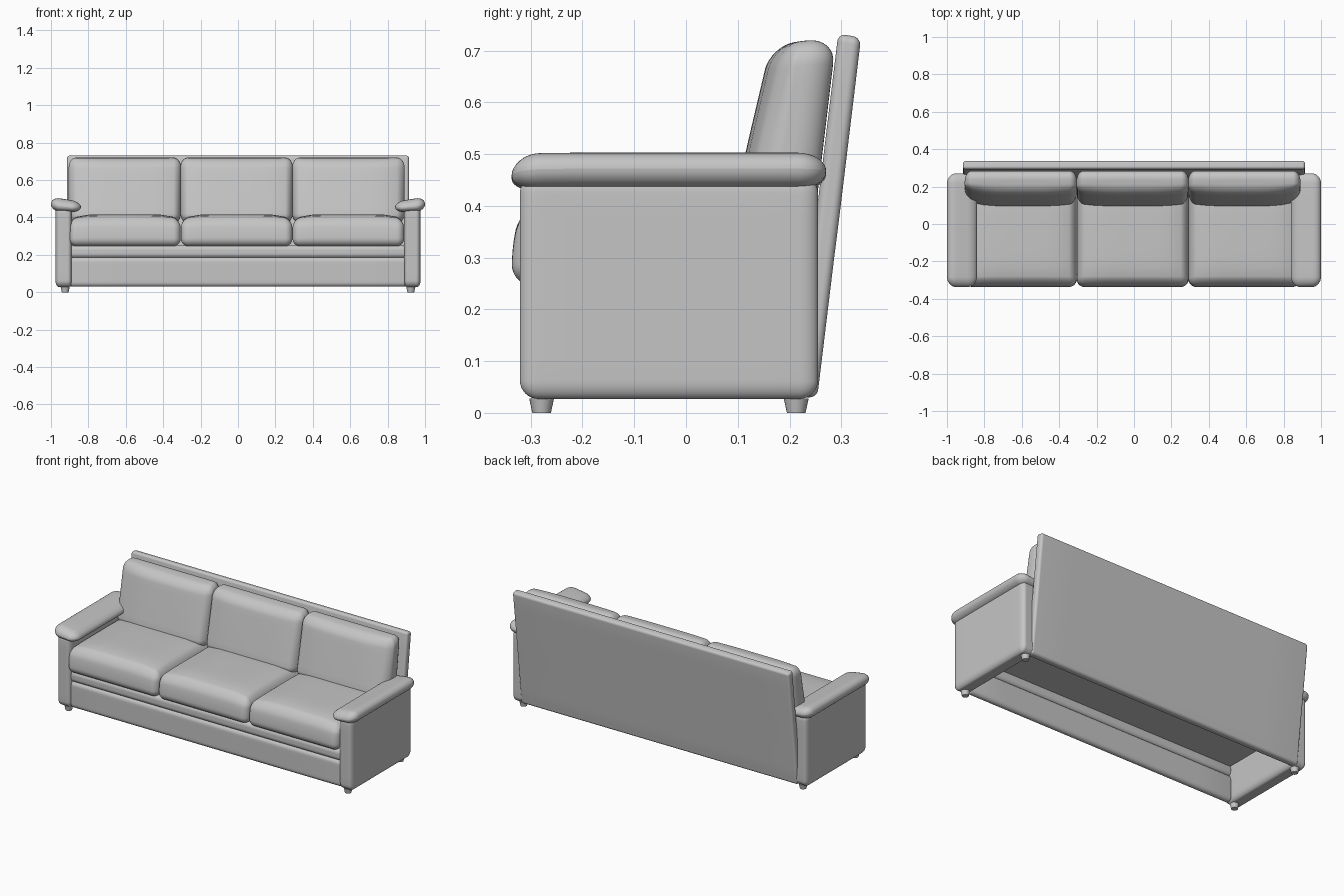
import bpy, bmesh, math
from mathutils import Vector

if "Cube" in bpy.data.objects:
    bpy.data.objects.remove(bpy.data.objects["Cube"])

fabric = bpy.data.materials.new("grey fabric")
fabric.diffuse_color = (0.56, 0.56, 0.56, 1)
fabric.use_nodes = True
fabric.node_tree.nodes["Principled BSDF"].inputs["Base Color"].default_value = fabric.diffuse_color


def finish(name, bm):
    me = bpy.data.meshes.new(name)
    bm.to_mesh(me)
    bm.free()
    me.materials.append(fabric)
    for p in me.polygons:
        p.use_smooth = True
    ob = bpy.data.objects.new(name, me)
    bpy.context.collection.objects.link(ob)
    bpy.context.view_layer.objects.active = ob
    ob.select_set(True)
    bpy.ops.object.shade_smooth_by_angle(angle=math.radians(40))
    ob.select_set(False)
    return ob


def soft_box(name, lo, hi, radii, warp=None, n=16):
    """Box with elliptical rounded edges; warp(p, q) reshapes it, q in -1..1."""
    bm = bmesh.new()
    bmesh.ops.create_cube(bm, size=2)
    bmesh.ops.subdivide_edges(bm, edges=bm.edges[:], cuts=n - 1, use_grid_fill=True)
    mid = [(a + b) / 2 for a, b in zip(lo, hi)]
    half = [(b - a) / 2 for a, b in zip(lo, hi)]
    for v in bm.verts:
        t = v.co.copy()
        core, out = Vector(), Vector()
        for i in range(3):
            s = math.copysign(1, t[i])
            flat = half[i] - radii[i]
            if abs(t[i]) > 0.5001:
                core[i] = s * flat
                out[i] = s * math.tan((abs(t[i]) - 0.5) * math.pi / 2)
            else:
                core[i] = t[i] * 2 * flat
        out.normalize()
        p = Vector([mid[i] + core[i] + out[i] * radii[i] for i in range(3)])
        q = Vector([(p[i] - mid[i]) / half[i] for i in range(3)])
        v.co = warp(p, q) if warp else p
    return finish(name, bm)


# Base: two stacked front rails and a thin deck, open underneath
soft_box("front_rail", (-0.895, -0.308, 0.03), (0.895, -0.265, 0.187), (0.01, 0.02, 0.025))
soft_box("upper_rail", (-0.895, -0.308, 0.184), (0.895, -0.265, 0.25), (0.01, 0.02, 0.025))
bm = bmesh.new()
bm.faces.new([bm.verts.new(c) for c in ((-0.89, -0.285, 0.24), (0.89, -0.285, 0.24),
                                        (0.89, 0.25, 0.24), (-0.89, 0.25, 0.24))])
finish("seat_deck", bm)


# Leaning back panel
def lean(p, q):
    p.y += 0.121 * (p.z - 0.38)
    p.z -= 0.004 * q.y * (q.z > 0)
    return p


soft_box("back_panel", (-0.915, 0.252, 0.03), (0.915, 0.296, 0.729), (0.015, 0.015, 0.015), lean)


# Cushions
def puff_seat(p, q):
    up = (q.z + 1) / 2
    p.z += 0.032 * up * (1 - q.x ** 6) * (1 - 0.6 * abs(q.y) ** 5)
    p.y += 0.022 * up ** 3 * (q.y < 0) * q.y * q.y
    return p


for i, word in enumerate(("left", "middle", "right")):
    def puff_back(p, q, outer=i - 1):
        if q.y < 0:
            end = 0.035 if q.x * outer > 0 else 0.018     # outer ends curve back more
            p.y += q.y * (0.008 - end * q.x ** 4 - 0.019 * q.z)
        if q.z > 0:
            p.z += 0.008 * q.z * (q.y - 0.6)              # top rises toward the back
        p.y += 0.12 * (p.z - 0.555)
        return p

    x = -0.605 + 0.5975 * i
    soft_box("seat_cushion_" + word, (x - 0.298, -0.337, 0.246), (x + 0.298, 0.22, 0.385),
             (0.04, 0.04, 0.04), puff_seat)
    soft_box("back_cushion_" + word, (x - 0.3, 0.134, 0.37), (x + 0.3, 0.27, 0.723),
             (0.04, 0.055, 0.05), puff_back)

# Arms and feet, mirrored left and right
for side, word in ((-1, "left"), (1, "right")):
    def span(a, b):
        return sorted((side * a, side * b))

    def pad_shape(p, q):
        k = q.x * side              # 1 at the outer edge, -1 at the inner edge
        p.z = 0.464 + 0.008 * k + (p.z - 0.465) * (1 + 0.15 * k)
        p.z -= 0.008 * (q.y < 0) * abs(q.y) ** 12   # drooping nose
        return p

    x0, x1 = span(0.887, 0.976)
    soft_box("arm_panel_" + word, (x0, -0.321, 0.027), (x1, 0.255, 0.46), (0.022, 0.036, 0.036))
    x0, x1 = span(0.84, 1.0)
    soft_box("arm_pad_" + word, (x0, -0.337, 0.432), (x1, 0.271, 0.498),
             (0.05, 0.055, 0.033), pad_shape)
    for y, place in ((-0.279, "front"), (0.213, "back")):
        bm = bmesh.new()
        bmesh.ops.create_cone(bm, cap_ends=True, segments=24, radius1=0.018, radius2=0.024, depth=0.028)
        bmesh.ops.translate(bm, verts=bm.verts, vec=(side * 0.924, y, 0.014))
        finish(f"{place}_foot_{word}", bm)
